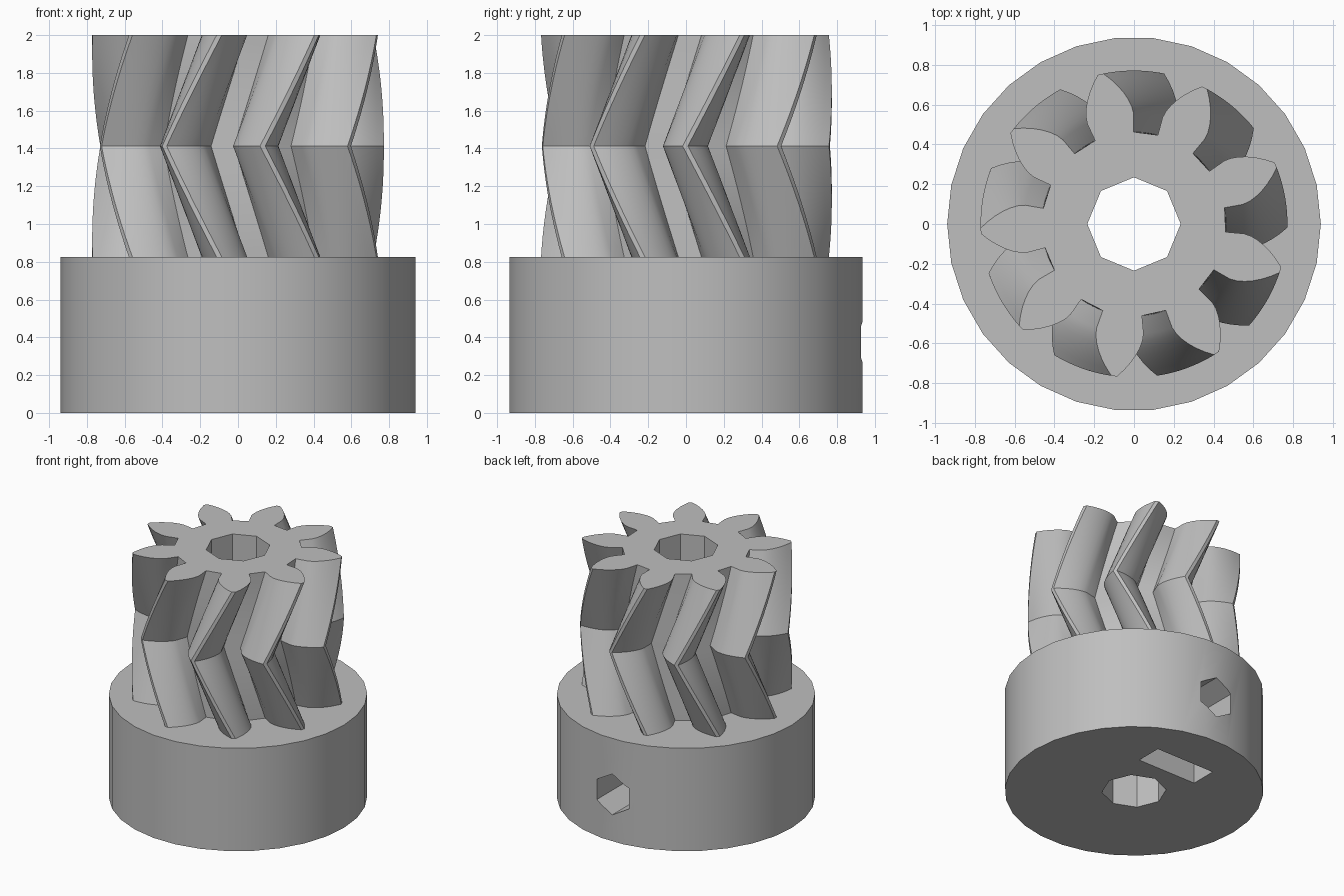
import bpy, bmesh
from math import pi, sin, cos, tan, acos, radians
from mathutils import Matrix

if "Cube" in bpy.data.objects:
    bpy.data.objects.remove(bpy.data.objects["Cube"], do_unlink=True)

HUB_R, HUB_TOP, TOP = 0.94, 0.825, 2.0
TEETH, ROOT_R, BASE_R, TIP_R = 9, 0.463, 0.555, 0.772
BASE_HALF = radians(12.4)      # half angle of a tooth at its root
TOOTH_AT, TWIST = radians(22.6), radians(-22.9)
SLICES = 10                    # per half of the herringbone
SCREW_Z = 0.375

grey = bpy.data.materials.new("plain_grey")
grey.use_nodes = True
colour = (0.52, 0.52, 0.52, 1)
grey.diffuse_color = colour
grey.node_tree.nodes["Principled BSDF"].inputs["Base Color"].default_value = colour


def finish(name, bm):
    bmesh.ops.recalc_face_normals(bm, faces=bm.faces)
    mesh = bpy.data.meshes.new(name)
    bm.to_mesh(mesh)
    bm.free()
    mesh.materials.append(grey)
    ob = bpy.data.objects.new(name, mesh)
    bpy.context.collection.objects.link(ob)
    return ob


def prism(name, sides, radius, start, end, matrix=Matrix()):
    """Regular prism along z, first corner on +x, then placed by matrix."""
    ring = [(radius * cos(2 * pi * i / sides), radius * sin(2 * pi * i / sides))
            for i in range(sides)]
    return loft(name, [[(x, y, z) for x, y in ring] for z in (start, end)], matrix)


def loft(name, rings, matrix=Matrix()):
    """Closed solid through a stack of matching rings."""
    bm = bmesh.new()
    loops = [[bm.verts.new(matrix @ Matrix.Translation(p).translation) for p in r]
             for r in rings]
    n = len(loops[0])
    for a, b in zip(loops, loops[1:]):
        for i in range(n):
            j = (i + 1) % n
            bm.faces.new((a[i], a[j], b[j], b[i]))
    bm.faces.new(loops[0][::-1])
    bm.faces.new(loops[-1])
    return finish(name, bm)


def box(name, size, centre):
    bm = bmesh.new()
    bmesh.ops.create_cube(bm, size=1, matrix=Matrix.Translation(centre) @ Matrix.Diagonal((*size, 1)))
    return finish(name, bm)


def activate(ob):
    bpy.ops.object.select_all(action='DESELECT')
    ob.select_set(True)
    bpy.context.view_layer.objects.active = ob


def cut(ob, cutters):
    activate(ob)
    for c in cutters:
        c.hide_render = True
        mod = ob.modifiers.new("cut", 'BOOLEAN')
        mod.operation, mod.solver, mod.object = 'DIFFERENCE', 'EXACT', c
        bpy.ops.object.modifier_apply(modifier=mod.name)


# Involute tooth outline, as (radius, angle) pairs from root to tip
flank = [(ROOT_R, BASE_HALF)]
for i in range(7):
    r = BASE_R + (TIP_R - BASE_R) * i / 6
    a = acos(BASE_R / r)
    flank.append((r, BASE_HALF - (tan(a) - a)))
tooth = [(r, -a) for r, a in flank] + [(r, a) for r, a in reversed(flank)]
outline = [(r, a + TOOTH_AT + 2 * pi * k / TEETH) for k in range(TEETH) for r, a in tooth]

# Herringbone gear: twists one way to mid height, then back
rings = []
for s in range(2 * SLICES + 1):
    z = HUB_TOP + (TOP - HUB_TOP) * s / (2 * SLICES)
    turn = TWIST * (1 - abs(s - SLICES) / SLICES)
    rings.append([(r * cos(a + turn), r * sin(a + turn), z) for r, a in outline])
gear = loft("herringbone_gear", rings)

# Hub
hub = prism("hub", 30, HUB_R, 0, HUB_TOP)

# Shaft bore, screw hole to the back, and captive nut slot open below
to_back = Matrix.Translation((0, 0, SCREW_Z)) @ Matrix.Rotation(-pi / 2, 4, 'X') @ Matrix.Rotation(pi / 2, 4, 'Z')
bore = prism("bore_cutter", 8, 0.235, -0.2, TOP + 0.2)
screw = prism("screw_cutter", 6, 0.164, 0, 1.2, to_back)
nut = prism("nut_cutter", 6, 0.3, 0.37, 0.58, to_back)
slot = box("slot_cutter", (0.52, 0.21, SCREW_Z + 0.2), (0, 0.475, (SCREW_Z - 0.2) / 2))

cut(gear, [bore])
cut(hub, [bore, screw, nut, slot])
for c in (bore, screw, nut, slot):
    bpy.data.objects.remove(c, do_unlink=True)

for ob in (gear, hub):
    activate(ob)
    bpy.ops.object.shade_smooth_by_angle(angle=radians(25))
